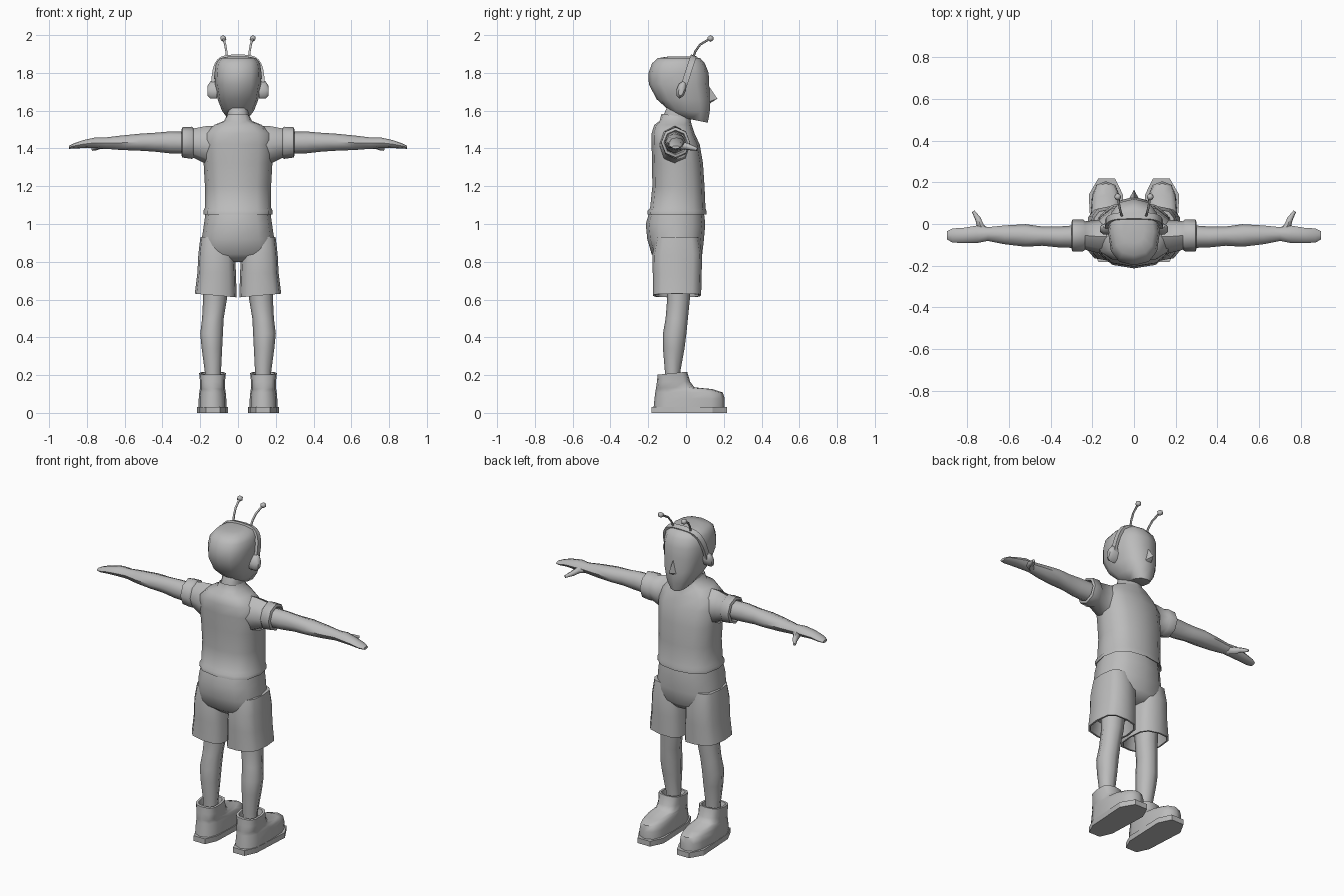
import bpy, bmesh, math
from mathutils import Vector

grey = bpy.data.materials.new("plain grey")
grey.diffuse_color = (0.5, 0.5, 0.5, 1)


def finish(name, bm, mirror=False, angle=50):
    bmesh.ops.recalc_face_normals(bm, faces=bm.faces)
    me = bpy.data.meshes.new(name)
    bm.to_mesh(me)
    bm.free()
    me.materials.append(grey)
    me.polygons.foreach_set("use_smooth", [True] * len(me.polygons))
    me.set_sharp_from_angle(angle=math.radians(angle))
    ob = bpy.data.objects.new(name, me)
    bpy.context.collection.objects.link(ob)
    if mirror:
        ob.modifiers.new("mirror", 'MIRROR').use_mirror_merge = False
    return ob


def loft(name, rings, mirror=False, angle=50):
    """Skin a list of equal-length point rings and cap both ends."""
    bm = bmesh.new()
    vs = [[bm.verts.new(p) for p in r] for r in rings]
    n = len(vs[0])
    for a, b in zip(vs, vs[1:]):
        for i in range(n):
            j = (i + 1) % n
            bm.faces.new((a[i], a[j], b[j], b[i]))
    bm.faces.new(vs[0])
    bm.faces.new(vs[-1])
    return finish(name, bm, mirror, angle)


def unit(n, power):
    """Rounded-box outline with radius 1."""
    out = []
    for i in range(n):
        c, s = math.cos(2 * math.pi * i / n), math.sin(2 * math.pi * i / n)
        out.append((math.copysign(abs(c) ** power, c) if abs(c) > 1e-6 else 0,
                    math.copysign(abs(s) ** power, s) if abs(s) > 1e-6 else 0))
    return out


def upright(rows, cx=0, n=12, power=0.8):
    """Rings stacked in z from rows (z, back y, front y, half width, tilt)."""
    rings = []
    for z, yb, yf, rx, *t in rows:
        tilt = t[0] if t else 0
        m, ry = (yb + yf) / 2, (yf - yb) / 2
        rings.append([(cx + rx * u, m + ry * v, z + tilt * ry * v) for u, v in unit(n, power)])
    return rings


def sideways(rows, n=8, power=1.0):
    """Rings along x from rows (x, y, z, half depth, half height)."""
    return [[(x, y + ry * u, z + rz * v) for u, v in unit(n, power)] for x, y, z, ry, rz in rows]


def tube(name, pts, radii, n=6, mirror=True):
    pts = [Vector(p) for p in pts]
    rings = []
    for i, p in enumerate(pts):
        d = (pts[min(i + 1, len(pts) - 1)] - pts[max(i - 1, 0)]).normalized()
        a = d.cross(Vector((1, 0, 0.01))).normalized()
        b = d.cross(a)
        rings.append([p + radii[i] * (a * u + b * v) for u, v in unit(n, 1)])
    return loft(name, rings, mirror, 60)


# Head and neck
loft("head", upright([
    (1.555, -0.07, 0.115, 0.05, -0.2), (1.60, -0.10, 0.125, 0.085, -0.1),
    (1.66, -0.155, 0.13, 0.108), (1.74, -0.197, 0.122, 0.122),
    (1.80, -0.198, 0.12, 0.124), (1.85, -0.18, 0.10, 0.117),
    (1.878, -0.15, 0.075, 0.095), (1.887, -0.09, 0.03, 0.05)]))
loft("neck", upright([(1.48, -0.13, 0.02, 0.06), (1.56, -0.12, 0.025, 0.058, -0.2),
                      (1.62, -0.10, 0.03, 0.055)]))

# Nose
bm = bmesh.new()
tip, top, left, right, base = [bm.verts.new(p) for p in (
    (0, 0.166, 1.663), (0, 0.118, 1.735), (-0.026, 0.115, 1.645),
    (0.026, 0.115, 1.645), (0, 0.12, 1.635))]
for f in ((tip, top, left), (tip, right, top), (tip, left, base), (tip, base, right),
          (top, right, base, left)):
    bm.faces.new(f)
finish("nose", bm, angle=70)

# Headband: strip arching over the head, leaning forward at the top
up, wide = Vector((0, 0.31, 0.95)), Vector((0, 0.95, -0.31))
start = Vector((0, -0.022, 1.70))
rings = []
for i in range(15):
    t = math.pi * i / 14
    c, s = math.cos(t), math.sin(t)
    cx, sz = math.copysign(abs(c) ** 0.55, c), abs(s) ** 0.6
    ring = []
    for off, w in ((0, -0.016), (0, 0.016), (-0.016, 0.016), (-0.016, -0.016)):
        ring.append(start + Vector(((0.141 + off) * cx, 0, 0)) + up * (0.203 + off) * sz + wide * w)
    rings.append(ring)
loft("headband", rings, angle=40)

# Ear pieces
loft("ear_piece", [[(x, y0 + r * u + 0.2 * h * v, z0 + h * v) for u, v in unit(8, 1)]
                   for x, y0, z0, r, h in ((0.11, -0.025, 1.71, 0.026, 0.046),
                                           (0.145, -0.025, 1.71, 0.026, 0.046),
                                           (0.162, -0.025, 1.705, 0.014, 0.026))], mirror=True)

# Antennae with ball tips
tube("antenna", [(0.057, 0.035, 1.875), (0.062, 0.05, 1.915), (0.068, 0.075, 1.95),
                 (0.077, 0.125, 1.98)], [0.006] * 4)
bm = bmesh.new()
bmesh.ops.create_icosphere(bm, subdivisions=1, radius=0.018)
bmesh.ops.translate(bm, verts=bm.verts, vec=(0.078, 0.13, 1.982))
finish("antenna_ball", bm, mirror=True)

# Shirt body with turned hem
loft("shirt", upright([
    (1.075, -0.17, 0.07, 0.15), (1.05, -0.205, 0.108, 0.183), (1.07, -0.203, 0.108, 0.183),
    (1.085, -0.19, 0.103, 0.176), (1.20, -0.178, 0.098, 0.175), (1.32, -0.18, 0.09, 0.182),
    (1.42, -0.182, 0.073, 0.19), (1.48, -0.182, 0.045, 0.18), (1.525, -0.168, 0.03, 0.125),
    (1.545, -0.14, 0.025, 0.075), (1.572, -0.13, 0.025, 0.06, -0.15),
    (1.56, -0.115, 0.01, 0.05, -0.15)]))

# Sleeves with cuffs
loft("sleeve", sideways([
    (0.10, -0.06, 1.42, 0.085, 0.10), (0.17, -0.06, 1.418, 0.08, 0.10),
    (0.235, -0.055, 1.428, 0.068, 0.078), (0.245, -0.055, 1.43, 0.077, 0.085),
    (0.295, -0.055, 1.432, 0.076, 0.08), (0.30, -0.055, 1.432, 0.062, 0.065),
    (0.28, -0.055, 1.432, 0.055, 0.058)], n=8), mirror=True)

# Arm and mitten hand
loft("arm", sideways([
    (0.25, -0.06, 1.43, 0.056, 0.058), (0.36, -0.062, 1.432, 0.050, 0.058),
    (0.44, -0.058, 1.433, 0.046, 0.05), (0.52, -0.055, 1.433, 0.054, 0.045),
    (0.62, -0.052, 1.43, 0.045, 0.038), (0.70, -0.048, 1.428, 0.033, 0.03),
    (0.755, -0.05, 1.43, 0.042, 0.028), (0.82, -0.055, 1.423, 0.036, 0.021),
    (0.87, -0.055, 1.413, 0.034, 0.014), (0.896, -0.054, 1.406, 0.02, 0.008)]), mirror=True)
tube("thumb", [(0.70, -0.045, 1.42), (0.735, -0.015, 1.415), (0.748, 0.025, 1.405),
               (0.77, 0.06, 1.395)], [0.022, 0.02, 0.015, 0.008])

# Shorts: hips, then one open leg mirrored
loft("shorts_hips", upright([
    (0.80, -0.13, 0.05, 0.15), (0.84, -0.182, 0.086, 0.202), (0.92, -0.205, 0.095, 0.192),
    (1.00, -0.213, 0.102, 0.18), (1.06, -0.195, 0.095, 0.172)]))
leg = upright([(0.93, -0.16, 0.07, 0.088), (0.84, -0.178, 0.085, 0.099),
               (0.74, -0.176, 0.083, 0.104), (0.62, -0.176, 0.08, 0.108),
               (0.62, -0.165, 0.07, 0.098), (0.70, -0.15, 0.06, 0.085)], cx=0.115, power=0.65)
for k, ring in enumerate(leg):
    # keep the outer hem a little higher and flare outwards
    leg[k] = [(x + (0.006 if k > 2 else -0.004) * (x > 0.115), y, z + 0.09 * (x - 0.10) * (k > 2))
              for x, y, z in ring]
loft("shorts_leg", leg, mirror=True)

# Bare legs, leaning slightly outwards at the calf
rings = []
for z, cx, rx, yb, yf in ((0.78, 0.115, 0.068, -0.11, 0.035), (0.60, 0.122, 0.063, -0.10, 0.02),
                          (0.50, 0.133, 0.057, -0.108, 0.01), (0.42, 0.14, 0.06, -0.122, 0.002),
                          (0.34, 0.138, 0.054, -0.122, -0.008), (0.22, 0.133, 0.043, -0.112, -0.03),
                          (0.12, 0.133, 0.043, -0.11, -0.03)):
    rings += upright([(z, yb, yf, rx)], cx, n=8, power=0.95)
loft("leg", rings, mirror=True)

# Shoes: sole plate with clipped corners
outline = [(0.095, -0.182), (0.170, -0.182), (0.203, -0.11), (0.217, 0.14), (0.172, 0.217),
           (0.090, 0.217), (0.053, 0.14), (0.063, -0.11)]
loft("shoe_sole", [[(x, y, z) for x, y in outline] for z in (0.0, 0.032)], mirror=True, angle=30)

# Shoe upper with toe box and open collar
loft("shoe_upper", upright([
    (0.025, -0.172, 0.205, 0.074), (0.075, -0.167, 0.205, 0.073), (0.108, -0.163, 0.195, 0.07),
    (0.126, -0.16, 0.14, 0.067), (0.135, -0.158, 0.045, 0.067), (0.165, -0.154, 0.022, 0.066),
    (0.21, -0.15, 0.006, 0.071, 0.1), (0.21, -0.135, -0.008, 0.058, 0.1),
    (0.175, -0.125, -0.015, 0.05)], cx=0.135, power=0.7), mirror=True)
